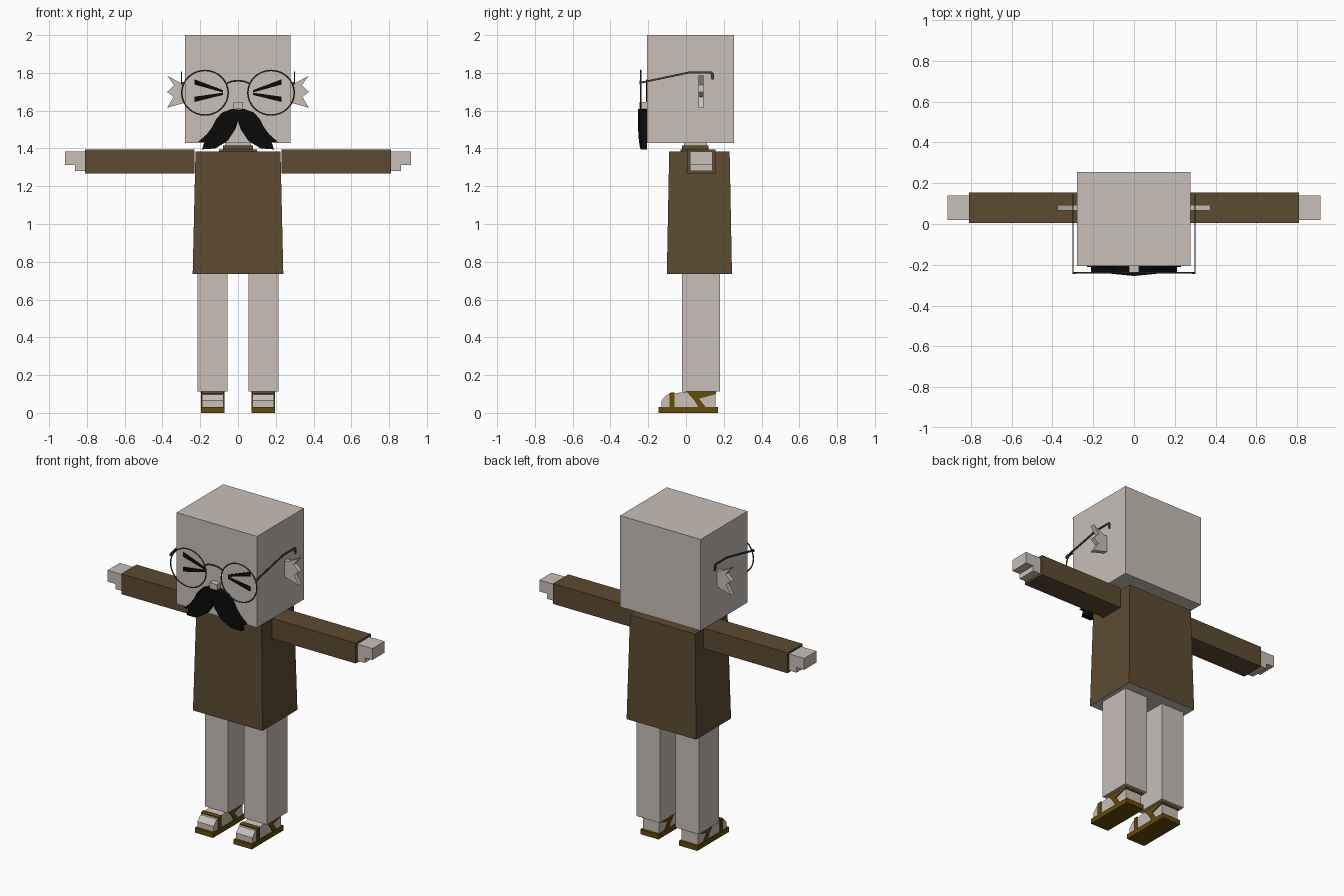
import bpy
import bmesh
from math import pi
from mathutils import Vector

if "Cube" in bpy.data.objects:
    bpy.data.objects.remove(bpy.data.objects["Cube"], do_unlink=True)


def material(name, rgb):
    m = bpy.data.materials.new(name)
    m.use_nodes = True
    m.diffuse_color = (*rgb, 1)
    m.node_tree.nodes["Principled BSDF"].inputs["Base Color"].default_value = (*rgb, 1)
    return m


SKIN = material("pale skin", (0.58, 0.52, 0.48))
TUNIC = material("brown cloth", (0.11, 0.07, 0.032))
LEATHER = material("sandal leather", (0.125, 0.07, 0.003))
BLACK = material("black hair", (0.003, 0.003, 0.003))
METAL = material("dark metal", (0.06, 0.06, 0.062))


def finish(name, bm, *mats):
    bmesh.ops.recalc_face_normals(bm, faces=bm.faces)
    mesh = bpy.data.meshes.new(name)
    bm.to_mesh(mesh)
    bm.free()
    for m in mats:
        mesh.materials.append(m)
    ob = bpy.data.objects.new(name, mesh)
    bpy.context.collection.objects.link(ob)
    return ob


def box(name, mat, x, y, z):
    """Box from three (min, max) ranges."""
    bm = bmesh.new()
    bmesh.ops.create_cube(bm, size=1)
    for v in bm.verts:
        v.co = [(a + b) / 2 + c * (b - a) for c, (a, b) in zip(v.co, (x, y, z))]
    return finish(name, bm, mat)


def prism(name, mat, outline, axis, lo, hi):
    """Extrude an outline along x (points are y, z) or y (points are x, z)."""
    bm = bmesh.new()
    place = (lambda p, d: (d, p[0], p[1])) if axis == "x" else (lambda p, d: (p[0], d, p[1]))
    rings = [[bm.verts.new(place(p, d)) for p in outline] for d in (lo, hi)]
    for ring in rings:
        bm.faces.new(ring)
    n = len(outline)
    for i in range(n):
        j = (i + 1) % n
        bm.faces.new((rings[0][i], rings[0][j], rings[1][j], rings[1][i]))
    return finish(name, bm, mat)


def span(s, a, b):
    return tuple(sorted((s * a, s * b)))


# Head, neck and nose
box("head", SKIN, (-0.28, 0.277), (-0.207, 0.255), (1.43, 2.0))
box("neck", SKIN, (-0.07, 0.07), (-0.01, 0.11), (1.38, 1.44))
box("collar", TUNIC, (-0.08, 0.08), (-0.02, 0.12), (1.38, 1.415))
box("collar_base", TUNIC, (-0.1, 0.1), (-0.03, 0.15), (1.38, 1.395))
box("nose", SKIN, (-0.025, 0.025), (-0.245, -0.2), (1.61, 1.645))

# Tunic: flares slightly, pale underside
bm = bmesh.new()
bmesh.ops.create_cube(bm, size=1)
for v in bm.verts:
    low = v.co.z < 0
    v.co = (v.co.x * (0.48 if low else 0.45),
            0.071 + v.co.y * (0.345 if low else 0.32),
            0.735 if low else 1.385)
for f in bm.faces:
    if f.calc_center_median().z < 0.74:
        f.material_index = 1
finish("tunic", bm, TUNIC, SKIN)

# Moustache: two drooping lobes, thickest in the middle
LOBE = [(0, 1.605), (0.03, 1.61), (0.085, 1.59), (0.115, 1.555), (0.135, 1.515),
        (0.165, 1.475), (0.21, 1.435), (0.178, 1.435), (0.19, 1.395), (0.12, 1.40),
        (0.055, 1.44), (0.015, 1.50), (0, 1.545)]

# Ears with three spikes
EAR = [(0.27, 1.745), (0.30, 1.745), (0.375, 1.785), (0.338, 1.735), (0.375, 1.70),
       (0.342, 1.672), (0.375, 1.615), (0.27, 1.645)]

# Side profiles (y, z)
FOOT = [(-0.13, 0.03), (-0.13, 0.065), (-0.10, 0.097), (0, 0.112), (0.155, 0.112), (0.155, 0.03)]
TOE_STRAP = [(-0.088, 0.03), (-0.088, 0.106), (-0.06, 0.109), (-0.06, 0.03)]
ANKLE_STRAP = [(0, 0.115), (0.16, 0.115), (0.16, 0.1), (0.07, 0.075), (0.105, 0.03),
               (0.065, 0.03), (0.045, 0.065)]
TEMPLE = [(-0.245, 1.742), (0.02, 1.798), (0.13, 1.798), (0.134, 1.765), (0.147, 1.765),
          (0.147, 1.797), (0.137, 1.808), (0.02, 1.808), (-0.245, 1.752)]

for s, side in ((1, "left"), (-1, "right")):
    def mirrored(points):
        return [(s * a, b) for a, b in points]

    # Face
    lobe = prism(side + "_moustache", BLACK, mirrored(LOBE), "y", -0.255, -0.207)
    for v in lobe.data.vertices:
        if v.co.y < -0.23:
            v.co.y += 0.1 * abs(v.co.x)
    prism(side + "_ear", SKIN, mirrored(EAR), "y", 0.065, 0.093)
    for part, end, tip in (("upper", 1.752, 1.703), ("lower", 1.66, 1.689)):
        stroke = [(0.23, end - 0.014), (0.23, end + 0.014), (0.08, tip + 0.006), (0.08, tip - 0.006)]
        prism(f"{side}_eye_{part}", BLACK, mirrored(stroke), "y", -0.212, -0.205)

    # Spectacles
    bpy.ops.mesh.primitive_torus_add(major_segments=32, minor_segments=6, major_radius=0.123,
                                     minor_radius=0.004, location=(s * 0.175, -0.24, 1.695),
                                     rotation=(pi / 2, 0, 0))
    rim = bpy.context.object
    rim.name = side + "_rim"
    rim.scale.y = 0.96
    rim.data.materials.append(METAL)
    bpy.ops.object.shade_smooth_by_angle()
    prism(side + "_temple", METAL, TEMPLE, "x", s * 0.296, s * 0.302)
    box(side + "_hinge", METAL, span(s, 0.285, 0.302), (-0.245, -0.237), (1.738, 1.752))

    # Arm and stepped hand
    box(side + "_arm", TUNIC, span(s, 0.23, 0.81), (0.005, 0.155), (1.268, 1.395))
    box(side + "_hand", SKIN, span(s, 0.8, 0.915), (0.02, 0.14), (1.312, 1.383))
    box(side + "_thumb", SKIN, span(s, 0.8, 0.862), (0.02, 0.14), (1.28, 1.315))

    # Leg, foot and sandal
    box(side + "_leg", SKIN, span(s, 0.055, 0.215), (-0.02, 0.18), (0.112, 0.74))
    prism(side + "_foot", SKIN, FOOT, "x", s * 0.077, s * 0.19)
    box(side + "_sole", LEATHER, span(s, 0.071, 0.197), (-0.145, 0.17), (0, 0.03))
    prism(side + "_toe_strap", LEATHER, TOE_STRAP, "x", s * 0.072, s * 0.195)
    prism(side + "_ankle_strap", LEATHER, ANKLE_STRAP, "x", s * 0.072, s * 0.195)

# Spectacle bridge
curve = bpy.data.curves.new("bridge", "CURVE")
curve.dimensions = "3D"
curve.bevel_depth = 0.005
curve.bevel_resolution = 1
line = curve.splines.new("POLY")
path = [(-0.063, 1.742), (-0.035, 1.755), (0, 1.759), (0.035, 1.755), (0.063, 1.742)]
line.points.add(len(path) - 1)
for p, (x, z) in zip(line.points, path):
    p.co = (x, -0.24, z, 1)
curve.materials.append(METAL)
bpy.context.collection.objects.link(bpy.data.objects.new("bridge", curve))
